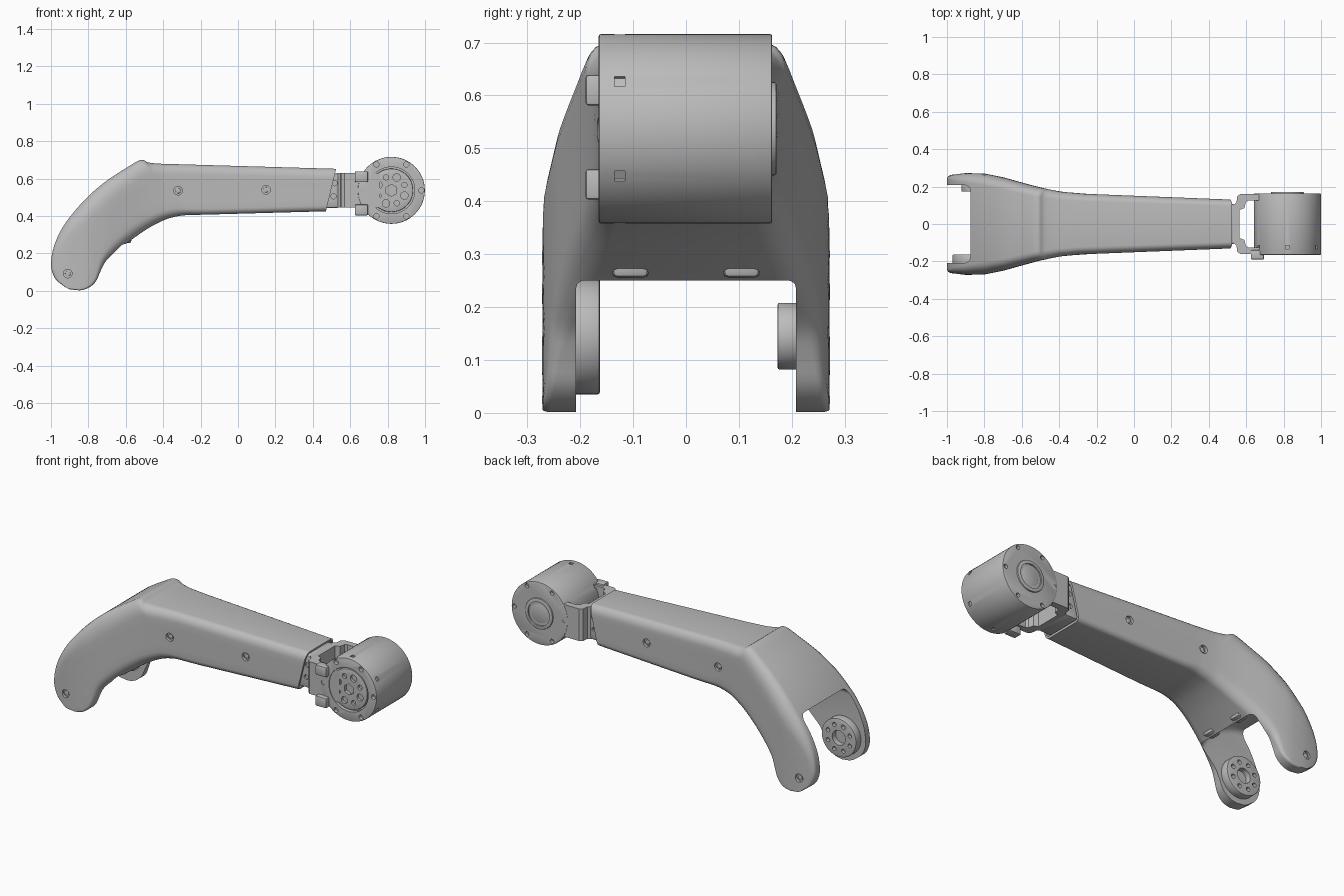
import bpy, bmesh
from math import radians, sin, cos, pi
from mathutils import Matrix, Vector

cube = bpy.data.objects.get("Cube")
if cube:
    bpy.data.objects.remove(cube)

grey = bpy.data.materials.new("satin_grey")
grey.use_nodes = True
grey.diffuse_color = (0.5, 0.5, 0.5, 1)
bsdf = grey.node_tree.nodes["Principled BSDF"]
bsdf.inputs["Base Color"].default_value = (0.5, 0.5, 0.5, 1)
bsdf.inputs["Roughness"].default_value = 0.5


def finish(name, bm):
    bmesh.ops.recalc_face_normals(bm, faces=bm.faces)
    mesh = bpy.data.meshes.new(name)
    bm.to_mesh(mesh)
    bm.free()
    obj = bpy.data.objects.new(name, mesh)
    bpy.context.collection.objects.link(obj)
    mesh.materials.append(grey)
    return obj


def add_cyl(bm, x, z, r, y0, y1, seg=24):
    m = Matrix.Translation((x, (y0 + y1) / 2, z)) @ Matrix.Rotation(pi / 2, 4, 'X')
    return bmesh.ops.create_cone(bm, cap_ends=True, segments=seg, radius1=r, radius2=r,
                                 depth=abs(y1 - y0), matrix=m)


def add_box(bm, centre, size, turn=0):
    m = Matrix.Translation(centre) @ Matrix.Rotation(turn, 4, 'Y') @ Matrix.Diagonal((*size, 1))
    bmesh.ops.create_cube(bm, size=1, matrix=m)


def bevel_all(bm, width, seg=2, angle=0.6):
    edges = [e for e in bm.edges if e.is_manifold and e.calc_face_angle() > angle]
    bmesh.ops.bevel(bm, geom=edges, offset=width, segments=seg, affect='EDGES', profile=0.5)


def disc(name, x, z, r, y0, y1, bevel=0.004):
    bm = bmesh.new()
    add_cyl(bm, x, z, r, y0, y1, 64)
    bevel_all(bm, bevel)
    return finish(name, bm)


def box(name, centre, size, bevel=0.006):
    bm = bmesh.new()
    add_box(bm, centre, size)
    bevel_all(bm, bevel)
    return finish(name, bm)


def cut(obj, bm):
    # Subtract a temporary cutter and bake the result
    cutter = finish("cutter", bm)
    cutter.hide_render = True
    mod = obj.modifiers.new("cut", 'BOOLEAN')
    mod.operation, mod.solver, mod.object = 'DIFFERENCE', 'EXACT', cutter
    bpy.context.view_layer.update()
    done = obj.evaluated_get(bpy.context.evaluated_depsgraph_get())
    mesh = bpy.data.meshes.new_from_object(done)
    obj.modifiers.clear()
    obj.data = mesh
    bpy.data.objects.remove(cutter)


def ring(n, radius, x, z, start=0):
    return [(x + radius * cos(start + 2 * pi * i / n), z + radius * sin(start + 2 * pi * i / n))
            for i in range(n)]


# Body loft: upper x, upper z, lower x, lower z, corner radius
STATIONS = [Vector(s) for s in (
    (-.925, .02, -.90, .008, .012), (-.965, .05, -.85, .002, .014), (-.99, .09, -.80, .015, .016),
    (-1.0, .145, -.76, .05, .018), (-.985, .235, -.735, .105, .025), (-.94, .335, -.705, .16, .04),
    (-.87, .43, -.64, .22, .055), (-.79, .515, -.56, .28, .065), (-.70, .59, -.47, .34, .065),
    (-.60, .655, -.39, .38, .06), (-.52, .70, -.33, .397, .055), (-.48, .686, -.28, .404, .05),
    (-.41, .679, -.22, .406, .045), (-.30, .676, -.14, .408, .04), (.525, .652, .47, .425, .035))]
WIDTHS = [(-1, .26), (-.9, .272), (-.8, .27), (-.7, .25), (-.6, .222), (-.5, .195),
          (-.4, .174), (-.3, .163), (.53, .13)]


def half_width(x):
    for (xa, wa), (xb, wb) in zip(WIDTHS, WIDTHS[1:]):
        if x <= xb:
            return wa + (wb - wa) * max(0, (x - xa) / (xb - xa))
    return WIDTHS[-1][1]


def smooth_stations():
    out = [STATIONS[0]]
    for i in range(len(STATIONS) - 1):
        b, c = STATIONS[i], STATIONS[i + 1]
        if 0 < i < len(STATIONS) - 3:
            a, d = STATIONS[i - 1], STATIONS[i + 2]
            for t in (.25, .5, .75):
                out.append(.5 * (2 * b + (c - a) * t + (2 * a - 5 * b + 4 * c - d) * t ** 2
                                 + (3 * b - a - 3 * c + d) * t ** 3))
        out.append(c)
    return out


def section(s):
    top, low, r = Vector((s[0], 0, s[1])), Vector((s[2], 0, s[3])), s[4]
    length = (low - top).length
    rt, rb = min(1.5 * r, .45 * length), min(.9 * r, .45 * length)
    half = []
    for k in range(7):
        a = k / 6 * pi / 2
        half.append((rt * (1 - cos(a)), r * (1 - sin(a))))
    half += [(rt + (length - rt - rb) * k / 5, 0) for k in range(1, 5)]
    for k in range(7):
        a = k / 6 * pi / 2
        half.append((length - rb * (1 - sin(a)), r * (1 - cos(a)) * .8))
    pts = []
    for d, inset in half:
        p = top.lerp(low, d / length)
        p.y = half_width(p.x) - inset
        pts.append(p)
    return pts + [Vector((p.x, -p.y, p.z)) for p in reversed(pts)]


bm = bmesh.new()
rows = [[bm.verts.new(p) for p in section(s)] for s in smooth_stations()]
for r0, r1 in zip(rows, rows[1:]):
    for j in range(len(r0)):
        k = (j + 1) % len(r0)
        bm.faces.new((r0[j], r0[k], r1[k], r1[j]))
bm.faces.new(rows[0])
# Open socket at the narrow end
mouth = bm.faces.new(rows[-1])
bmesh.ops.recalc_face_normals(bm, faces=bm.faces)
bmesh.ops.inset_individual(bm, faces=[mouth], thickness=.012)
inner = bmesh.ops.extrude_discrete_faces(bm, faces=[mouth])["faces"][0]
bmesh.ops.translate(bm, verts=inner.verts, vec=(-.08, 0, 0))
arm = finish("arm_shell", bm)

# Fork opening, swept round the lower joint
JX, JZ = -.86, .145
bm = bmesh.new()
add_cyl(bm, JX, JZ, .28, -.208, .208, 96)
bevel_all(bm, .035, 4, 1.0)
cut(arm, bm)

# Screw recesses on both flanks
bm = bmesh.new()
SCREWS = [(-.32, .535), (.15, .54), (-.91, .092)]
for x, z in SCREWS:
    for side in (-1, 1):
        add_cyl(bm, x, z, .023, side * (half_width(x) - .015), side * .3)
cut(arm, bm)
for i, (x, z) in enumerate(SCREWS):
    for side in (-1, 1):
        w = half_width(x)
        disc(f"flank_screw_{i}_{side}", x, z, .014, side * (w - .02), side * (w - .008), .002)

# Joint bosses inside the fork
front_boss = disc("front_joint_boss", JX, JZ, .11, -.22, -.163)
bm = bmesh.new()
add_cyl(bm, JX, JZ, .042, -.195, -.1, 32)
for x, z in ring(8, .075, JX, JZ, pi / 8):
    add_cyl(bm, x, z, .012, -.185, -.1, 16)
cut(front_boss, bm)
back_boss = disc("back_joint_boss", JX, JZ, .063, .173, .22)
bm = bmesh.new()
add_cyl(bm, JX, JZ, .035, .1, .2, 32)
cut(back_boss, bm)
# Ribs under the web
for side in (-1, 1):
    box(f"web_rib_{side}", (-.60, side * .105, .285), (.06, .07, .06), .012)

# Bracket: root block in the socket and a C-shaped yoke
root = box("bracket_root", (.475, 0, .535), (.13, .215, .185), .012)
bm = bmesh.new()
for z in (.575, .505):
    for side in (-1, 1):
        add_cyl(bm, .47 + z * .08, z, .014, side * .095, side * .2, 16)
cut(root, bm)
outer = [(.53, .1), (.548, .115), (.552, .148), (.57, .161), (.76, .161)]
inside = [(.76, .125), (.61, .125), (.597, .115), (.59, .085), (.565, .075)]
path = outer + inside
path += [(x, -y) for x, y in reversed(path)]
bm = bmesh.new()
base = bm.faces.new([bm.verts.new((x, y, .445)) for x, y in path])
top = bmesh.ops.extrude_face_region(bm, geom=[base])["geom"]
bmesh.ops.translate(bm, verts=[v for v in top if isinstance(v, bmesh.types.BMVert)], vec=(0, 0, .185))
finish("bracket_yoke", bm)
for z in (.432, .61):
    box(f"clamp_tab_{z}", (.66, -.165, z), (.07, .05, .058))

# Motor housing with bolt holes, front recess and rim slots
MX, MZ = .82, .537
motor = disc("motor_housing", MX, MZ, .179, -.165, .163)
bm = bmesh.new()
add_cyl(bm, MX, MZ, .125, -.2, -.14, 64)
for x, z in ring(6, .16, MX, MZ):
    add_cyl(bm, x, z, .014, -.2, -.145, 16)
    add_cyl(bm, x, z, .012, .145, .2, 16)
for i in range(6):
    a = radians(30 + 60 * i)
    add_box(bm, (MX + .18 * cos(a), -.125, MZ + .18 * sin(a)), (.02, .02, .022), -a)
cut(motor, bm)

hub = disc("motor_hub", MX, MZ, .116, -.16, -.13)
bm = bmesh.new()
add_cyl(bm, MX, MZ, .032, -.2, -.142, 6)
for i, (x, z) in enumerate(ring(8, .075, MX, MZ, pi / 8)):
    add_cyl(bm, x, z, .02 if i % 2 else .014, -.2, -.145, 16)
cut(hub, bm)

cap = disc("motor_back_cap", MX, MZ, .088, .14, .171)
bm = bmesh.new()
add_cyl(bm, MX, MZ, .068, .155, .2, 48)
cut(cap, bm)
disc("motor_back_plug", MX, MZ, .055, .15, .164)

# Smooth shading with crisp edges
bpy.ops.object.select_all(action='DESELECT')
for obj in bpy.context.collection.objects:
    if obj.type == 'MESH' and grey.name in obj.data.materials:
        obj.select_set(True)
        bpy.context.view_layer.objects.active = obj
bpy.ops.object.shade_smooth_by_angle(angle=radians(32))
